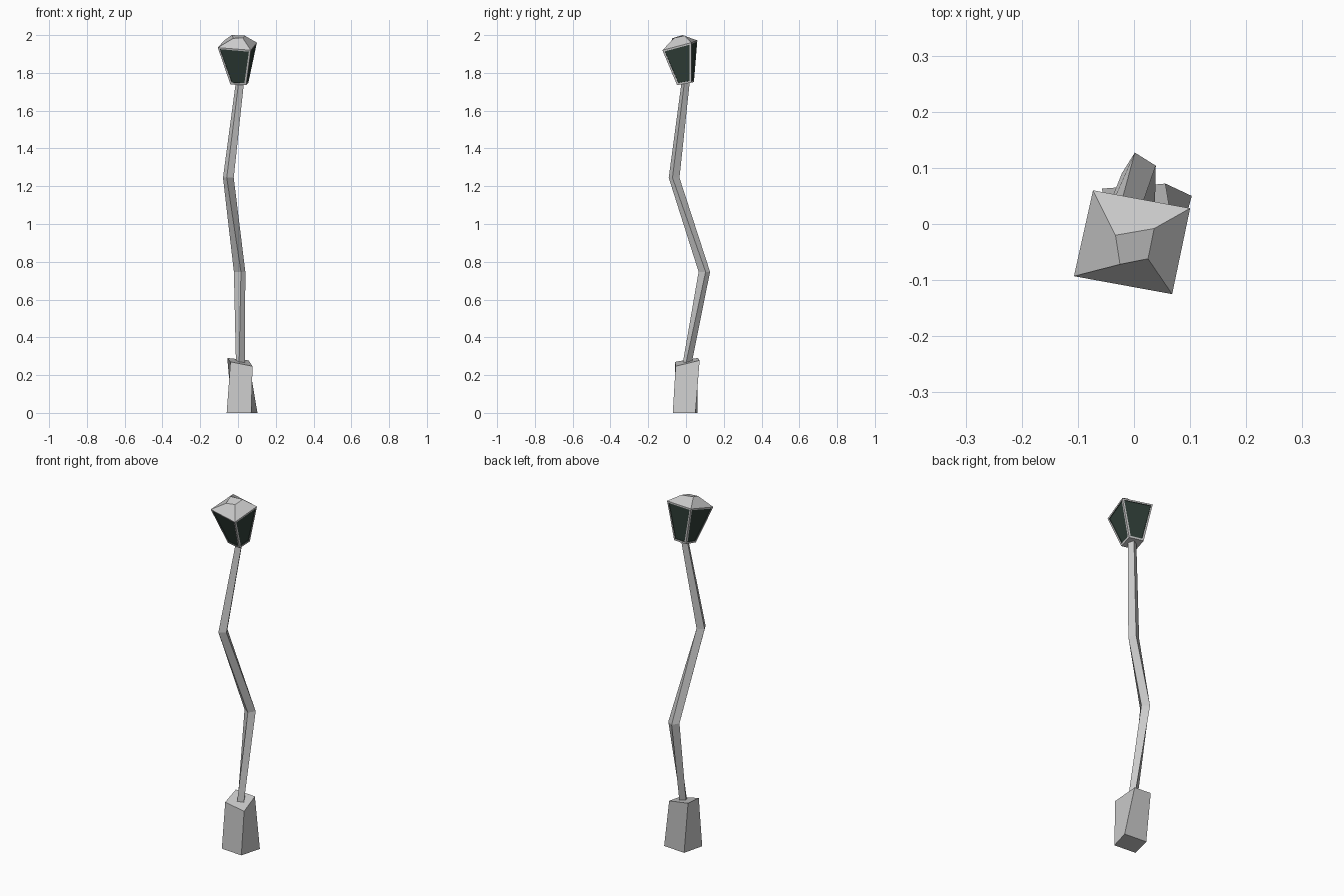
import bpy, bmesh
from math import cos, sin, radians, sqrt
from mathutils import Vector

if "Cube" in bpy.data.objects:
    bpy.data.objects.remove(bpy.data.objects["Cube"])


def loft(name, rings):
    """Closed four-sided solid through a list of rings; returns mesh object."""
    bm = bmesh.new()
    loops = [[bm.verts.new(p) for p in ring] for ring in rings]
    bm.faces.new(loops[0][::-1])
    bm.faces.new(loops[-1])
    for a, b in zip(loops, loops[1:]):
        for i in range(4):
            j = (i + 1) % 4
            bm.faces.new((a[i], a[j], b[j], b[i]))
    bmesh.ops.recalc_face_normals(bm, faces=bm.faces[:])
    mesh = bpy.data.meshes.new(name)
    bm.to_mesh(mesh)
    bm.free()
    obj = bpy.data.objects.new(name, mesh)
    bpy.context.collection.objects.link(obj)
    return obj


def square(center, side, degrees):
    """Square ring in the horizontal plane, turned by an angle."""
    c, r = Vector(center), side / sqrt(2)
    angles = [radians(degrees + 45 + 90 * i) for i in range(4)]
    return [c + Vector((r * cos(a), r * sin(a), 0)) for a in angles]


# Crooked stone base: front left, front right, back right, back left
loft("base", [
    [(-0.06, -0.06, 0), (0.07, -0.07, 0), (0.103, 0.05, 0), (-0.03, 0.06, 0)],
    [(-0.04, -0.058, 0.27), (0.077, -0.055, 0.247),
     (0.056, 0.072, 0.278), (-0.057, 0.063, 0.291)],
])

# Bent square pole, slightly twisted along its length
loft("pole", [
    square((0.013, 0.005, 0.255), 0.035, -62),
    square((0.0085, 0.097, 0.747), 0.044, -32),
    square((-0.051, -0.063, 1.245), 0.042, -62),
    square((0.01, -0.002, 1.75), 0.032, -62),
])

# Lantern: tapered housing up to the eave, then the hipped cap
lantern = loft("lantern", [
    [(-0.04, -0.033, 1.738), (0.043, -0.047, 1.735),
     (0.055, 0.028, 1.748), (-0.028, 0.042, 1.752)],
    [(-0.107, -0.093, 1.934), (0.068, -0.125, 1.92),
     (0.1, 0.028, 1.96), (-0.073, 0.06, 1.972)],
    [(-0.025, -0.072, 1.983), (0.025, -0.062, 1.985),
     (0.036, -0.008, 1.997), (-0.033, -0.02, 2.0)],
])

# Dark glass panes, inset into the four housing faces
frame = bpy.data.materials.new("frame_grey")
frame.diffuse_color = (0.8, 0.8, 0.8, 1)
frame.use_nodes = True
frame.node_tree.nodes["Principled BSDF"].inputs["Base Color"].default_value = frame.diffuse_color
glass = bpy.data.materials.new("dark_glass")
glass.diffuse_color = (0.03, 0.05, 0.04, 1)
glass.use_nodes = True
glass.node_tree.nodes["Principled BSDF"].inputs["Base Color"].default_value = glass.diffuse_color
lantern.data.materials.append(frame)
lantern.data.materials.append(glass)
bm = bmesh.new()
bm.from_mesh(lantern.data)
panes = [f for f in bm.faces
         if f.calc_center_median().z < 1.9 and abs(f.normal.z) < 0.7]
bmesh.ops.inset_individual(bm, faces=panes, thickness=0.014, depth=0)
for f in panes:
    f.material_index = 1
# Push each pane slightly behind its frame
for f in bmesh.ops.extrude_discrete_faces(bm, faces=panes)["faces"]:
    f.material_index = 1
    f.normal_update()
    for v in f.verts:
        v.co -= f.normal * 0.004
bm.to_mesh(lantern.data)
bm.free()
